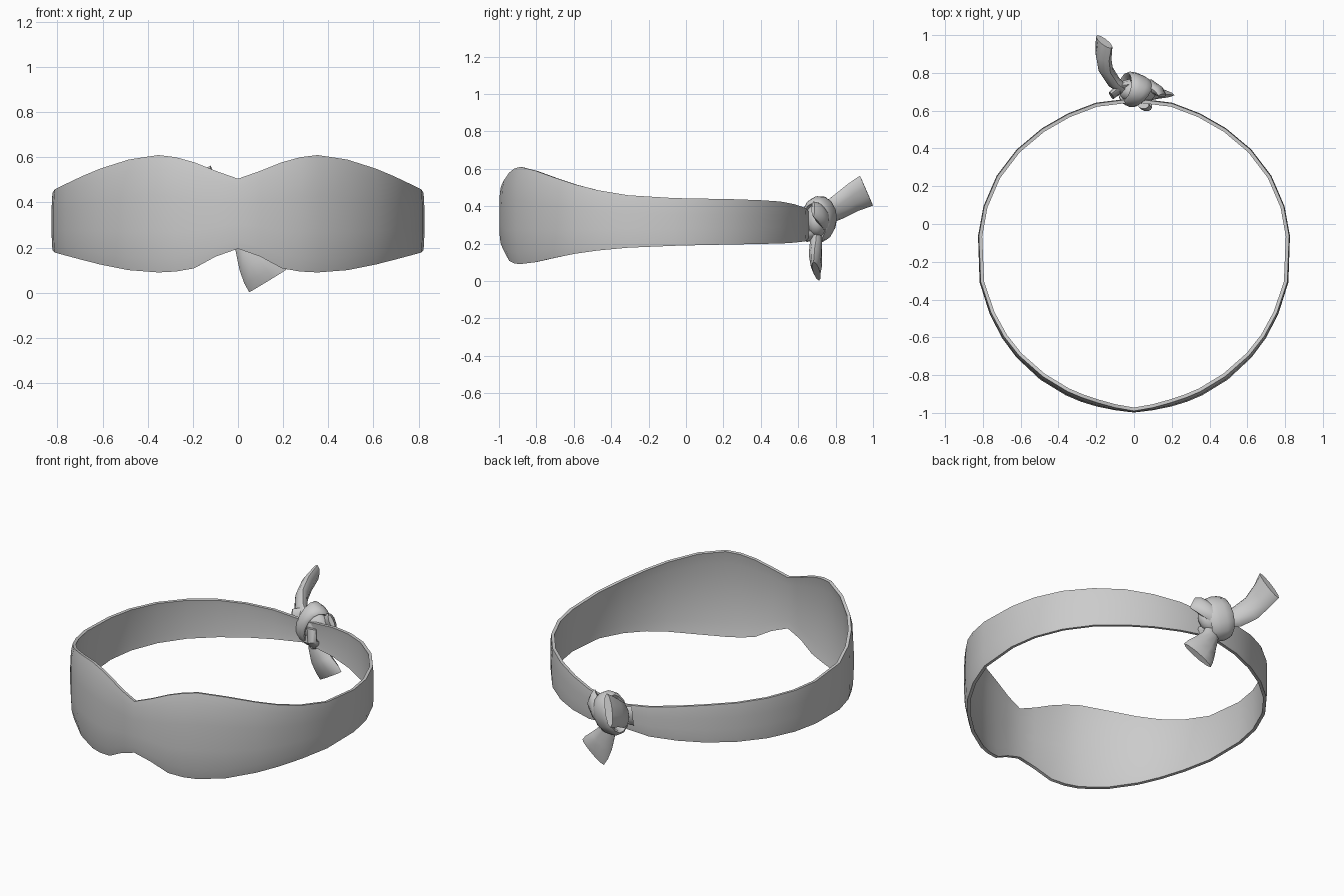
import bpy, bmesh, math
from mathutils import Vector, Matrix

if "Cube" in bpy.data.objects:
    bpy.data.objects.remove(bpy.data.objects["Cube"])


def loft(name, rings, cyclic=False, angle=50):
    """Skin a list of closed cross-sections."""
    bm = bmesh.new()
    vr = [[bm.verts.new(p) for p in r] for r in rings]
    n = len(vr[0])
    for i in range(len(vr) if cyclic else len(vr) - 1):
        a, b = vr[i], vr[(i + 1) % len(vr)]
        for j in range(n):
            k = (j + 1) % n
            bm.faces.new((a[j], a[k], b[k], b[j]))
    if not cyclic:
        bm.faces.new(vr[0])
        bm.faces.new(vr[-1])
    bmesh.ops.recalc_face_normals(bm, faces=bm.faces)
    me = bpy.data.meshes.new(name)
    bm.to_mesh(me)
    bm.free()
    ob = bpy.data.objects.new(name, me)
    bpy.context.collection.objects.link(ob)
    bpy.ops.object.select_all(action='DESELECT')
    bpy.context.view_layer.objects.active = ob
    ob.select_set(True)
    bpy.ops.object.shade_smooth_by_angle(angle=math.radians(angle))
    return ob


def ribbon(name, stations, cyclic=False, sides=10):
    """Flattened tube; station = centre, half-width vector, half-thickness."""
    pts = [Vector(s[0]) for s in stations]
    rings, m = [], len(pts)
    for i, (c, w, t) in enumerate(stations):
        if cyclic:
            tan = pts[(i + 1) % m] - pts[i - 1]
        else:
            tan = pts[min(i + 1, m - 1)] - pts[max(i - 1, 0)]
        w = Vector(w)
        nrm = tan.cross(w).normalized() * t
        rings.append([pts[i] + w * math.cos(a) + nrm * math.sin(a)
                      for a in (math.tau * k / sides for k in range(sides))])
    return loft(name, rings, cyclic)


# head band: angle from the front, radius, top, bottom
CY = -0.165
PROFILE = [(0, .833, .505, .195), (7, .827, .54, .16), (14, .825, .578, .108),
           (20, .825, .60, .094), (26, .825, .61, .09), (37, .825, .59, .10),
           (49, .825, .55, .125), (58, .825, .517, .145), (68, .825, .485, .163),
           (80, .830, .458, .178), (97, .832, .443, .188),
           (108, .838, .44, .192), (120, .84, .437, .195), (132, .836, .432, .198),
           (144, .83, .425, .20), (155, .828, .41, .205), (166, .832, .39, .212),
           (180, .832, .365, .235)]
# height fraction, inset at the rim curl, inset through the thickness
SECTION = [(0, 1, 0), (.12, .3, 0), (.35, 0, 0), (.65, 0, 0), (.88, .3, 0), (1, 1, 0),
           (.995, 1, 1), (.85, .3, 1), (.5, 0, 1), (.15, .3, 1), (.005, 1, 1)]


def band_ring(deg, r, top, bot):
    a = math.radians(deg)
    curl = .004 + .018 * min(1, max(0, (top - bot - .25) / .25))
    ring = []
    for f, rim, inner in SECTION:
        d = r - curl * rim - .018 * inner
        ring.append((d * math.sin(a), CY - d * math.cos(a), bot + (top - bot) * f))
    return ring


half = [band_ring(*p) for p in PROFILE]
other = [[(-x, y, z) for x, y, z in r] for r in half[-2:0:-1]]
loft("head_band", half + other, cyclic=True)

# knot core
bm = bmesh.new()
bmesh.ops.create_uvsphere(bm, u_segments=16, v_segments=10, radius=1,
                          matrix=Matrix.Translation((.02, .70, .325))
                          @ Matrix.Rotation(.4, 4, 'Y')
                          @ Matrix.Diagonal((.10, .065, .09, 1)))
me = bpy.data.meshes.new("knot_core")
bm.to_mesh(me)
bm.free()
for p in me.polygons:
    p.use_smooth = True
bpy.context.collection.objects.link(bpy.data.objects.new("knot_core", me))

# wrap looped around the band
tilt = Matrix.Rotation(math.radians(18), 3, 'Y') @ Matrix.Rotation(math.radians(-22), 3, 'Z')
loop = []
for i in range(14):
    a = math.tau * i / 14
    p = tilt @ Vector((0, .072 * math.cos(a), .108 * math.sin(a)))
    w = tilt @ Vector((.055 + .016 * math.cos(a), 0, 0))
    loop.append((p + Vector((.0, .708, .328)), w, .02))
ribbon("knot_wrap", loop, cyclic=True)

# folds pulled across the knot
ribbon("knot_fold_left", [((-.02, .74, .33), (.01, 0, .05), .03),
                          ((-.07, .725, .345), (.01, .01, .055), .03),
                          ((-.12, .68, .33), (0, .01, .06), .02)])
ribbon("knot_fold_right", [((.02, .75, .30), (.02, 0, .05), .03),
                           ((.08, .735, .335), (-.015, 0, .055), .032),
                           ((.13, .705, .37), (-.02, 0, .05), .026),
                           ((.15, .68, .385), (-.02, 0, .04), .012)])
ribbon("knot_fold_inner", [((.03, .69, .25), (.04, 0, .02), .025),
                           ((.06, .645, .24), (.035, 0, .025), .025),
                           ((.065, .615, .27), (.03, 0, .01), .018),
                           ((.05, .63, .34), (.03, 0, 0), .02)])

# loose ends
ribbon("tail_back", [((-.04, .70, .335), (.01, 0, .04), .03),
                     ((-.105, .75, .36), (.02, -.01, .058), .034),
                     ((-.15, .82, .40), (.025, -.02, .066), .036),
                     ((-.162, .89, .445), (.03, -.027, .072), .034),
                     ((-.158, .965, .483), (.038, -.035, .08), .024)])
ribbon("tail_down", [((.02, .70, .27), (.04, 0, .015), .025),
                     ((.04, .695, .20), (.05, 0, .018), .034),
                     ((.075, .692, .135), (.068, -.005, .035), .036),
                     ((.11, .695, .085), (.082, -.01, .044), .03),
                     ((.132, .697, .052), (.082, -.015, .05), .018)])
